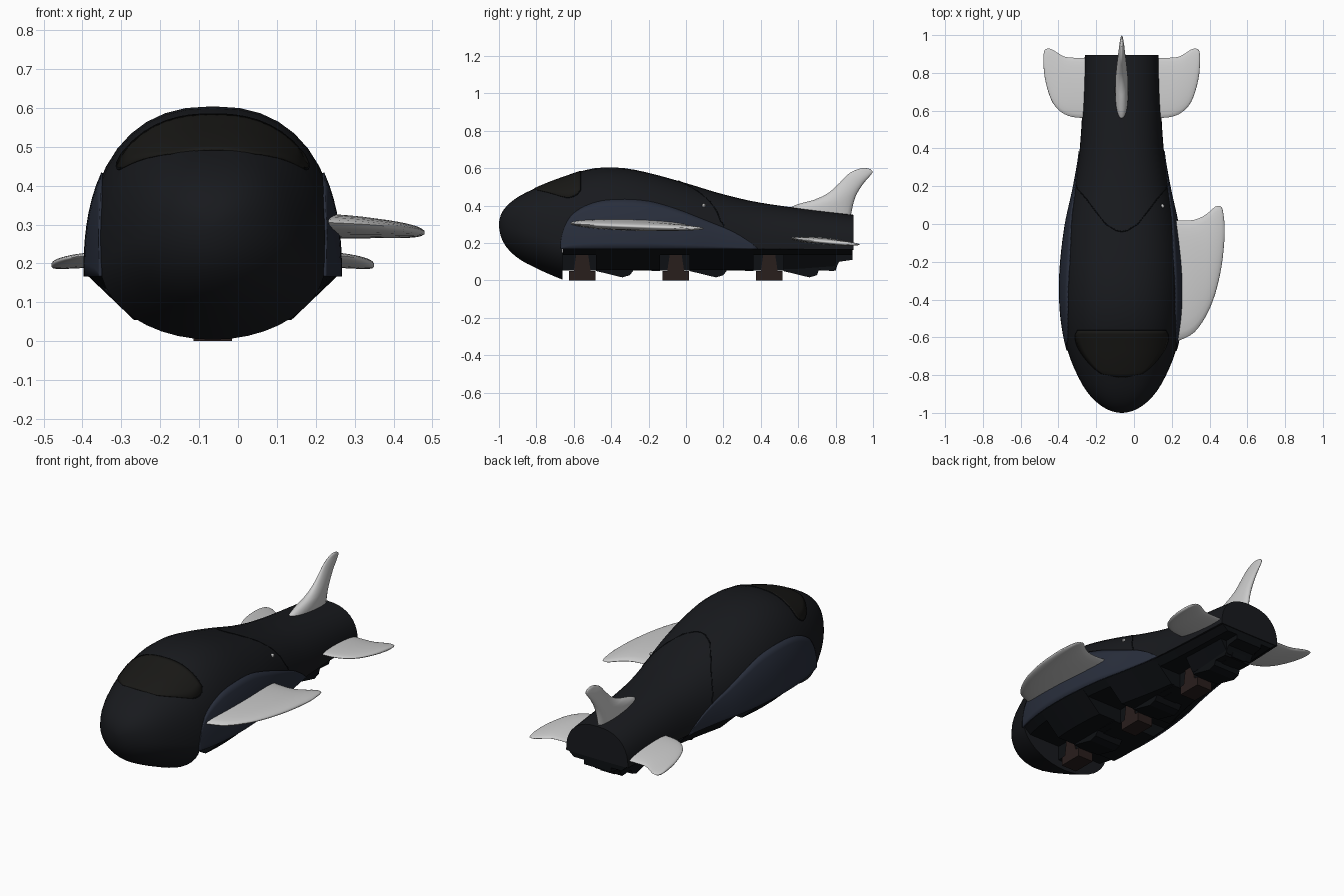
import bpy, bmesh, math

if "Cube" in bpy.data.objects:
    bpy.data.objects.remove(bpy.data.objects["Cube"])

CX = -0.065   # body centreline
N = 2.4       # superellipse power of the upper hull


def material(name, rgb):
    m = bpy.data.materials.new(name)
    m.diffuse_color = (*rgb, 1)
    m.use_nodes = True
    m.node_tree.nodes["Principled BSDF"].inputs["Base Color"].default_value = m.diffuse_color
    return m


HULL = material("hull_black", (.009, .010, .0125))
VISOR = material("visor_black", (.0095, .0092, .008))
BLUE = material("panel_blue", (.022, .028, .046))
UNDER = material("under_black", (.004, .005, .0065))
FOOT = material("foot_brown", (.022, .013, .012))


def make(name, verts, faces, mat=None, angle=None):
    me = bpy.data.meshes.new(name)
    me.from_pydata([tuple(v) for v in verts], [], faces)
    bm = bmesh.new()
    bm.from_mesh(me)
    bmesh.ops.recalc_face_normals(bm, faces=bm.faces)
    bm.to_mesh(me)
    bm.free()
    ob = bpy.data.objects.new(name, me)
    bpy.context.collection.objects.link(ob)
    if mat:
        me.materials.append(mat)
    if angle:
        bpy.ops.object.select_all(action='DESELECT')
        ob.select_set(True)
        bpy.context.view_layer.objects.active = ob
        bpy.ops.object.shade_smooth_by_angle(angle=math.radians(angle))
    return ob


def loft(name, rings, mat=None, angle=None):
    n = len(rings[0])
    faces = [(i*n+j, i*n+(j+1) % n, (i+1)*n+(j+1) % n, (i+1)*n+j)
             for i in range(len(rings)-1) for j in range(n)]
    faces += [tuple(range(n)), tuple(range((len(rings)-1)*n, len(rings)*n))]
    return make(name, [v for r in rings for v in r], faces, mat, angle)


def grid(name, rows, mat, thick):
    n = len(rows[0])
    faces = [(i*n+j, i*n+j+1, (i+1)*n+j+1, (i+1)*n+j)
             for i in range(len(rows)-1) for j in range(n-1)]
    ob = make(name, [v for r in rows for v in r], faces, mat, 40)
    mod = ob.modifiers.new("thickness", 'SOLIDIFY')
    mod.thickness, mod.offset = thick, 0
    return ob


def interp(keys, x):
    """Smooth (Hermite) interpolation of rows keyed by their first value."""
    x = min(max(x, keys[0][0]), keys[-1][0])
    i = next(i for i in range(len(keys)-1) if x <= keys[i+1][0])
    a, b = keys[i], keys[i+1]
    h = b[0]-a[0]
    t = (x-a[0])/h

    def slope(k, c):
        p, q = keys[max(k-1, 0)], keys[min(k+1, len(keys)-1)]
        return (q[c]-p[c])/(q[0]-p[0])
    return [(2*t**3-3*t*t+1)*a[c] + (t**3-2*t*t+t)*h*slope(i, c)
            + (3*t*t-2*t**3)*b[c] + (t**3-t*t)*h*slope(i+1, c) for c in range(1, len(a))]


# Hull stations: y, half width, top z, waist z
STATIONS = [(math.sqrt(y+1), w, t, c) for y, w, t, c in [
    (-1, 0, .30, .30), (-.98, .08, .37, .295), (-.9, .175, .445, .27), (-.8, .235, .495, .24),
    (-.66, .29, .55, .2), (-.5, .32, .598, .178), (-.35, .328, .602, .17), (-.2, .322, .575, .17),
    (0, .297, .52, .17), (.2, .254, .46, .17), (.4, .222, .415, .168), (.9, .195, .35, .165)]]
BELLY = [(math.sqrt(y+1), z) for y, z in [(-1, .3), (-.98, .21), (-.9, .12), (-.8, .065), (-.66, .004)]]


def station(y):
    return interp(STATIONS, math.sqrt(max(y+1, 0)))


def side_x(y, z):
    w, t, c = station(y)
    r = min(max((z-c)/(t-c), 0), 1)
    return w*(1-r**N)**(1/N)


def top_z(y, x):
    w, t, c = station(y)
    return c+(t-c)*(1-min(abs(x)/w, 1)**N)**(1/N)


# Hull: rounded nose with full belly, then a flat-bottomed upper shell
def hull_ring(y, belly):
    w, t, c = station(y)
    ring = []
    for k in range(40):
        a = 2*math.pi*k/40
        co, si = math.cos(a), math.sin(a)
        if si >= -1e-6:
            p, z = 2/N, c+(t-c)*abs(si)**(2/N)
        else:
            p, z = 1, c-(c-belly)*abs(si)
        ring.append((CX+math.copysign(abs(co)**p, co)*w, y, z))
    return ring


S_END = math.sqrt(.34)
rings = []
for i in range(13):
    s = max(S_END*i/12, .012)
    rings.append(hull_ring(s*s-1, interp(BELLY, s)[0]))
rings += [hull_ring(-.659+1.554*i/28, station(-.659+1.554*i/28)[2]-.002) for i in range(29)]
loft("hull", rings, HULL, 35)

# Visor patch, nearly flush on the forehead
OUT = [(-.81, .02), (-.80, .09), (-.77, .14), (-.73, .18), (-.68, .218), (-.63, .242), (-.585, .246), (-.565, .235)]
rows = []
for i in range(15):
    y = -.81+.245*i/14
    hw = interp(OUT, y)[0]
    rows.append([(CX+hw*u/8, y, top_z(y, hw*u/8)+.001) for u in range(-8, 9)])
grid("visor", rows, VISOR, .004)


# Thin panel seams lying on the hull
def seam(name, pts, cyclic=False):
    cu = bpy.data.curves.new(name, 'CURVE')
    cu.dimensions, cu.bevel_depth, cu.bevel_resolution = '3D', .003, 1
    sp = cu.splines.new('POLY')
    sp.points.add(len(pts)-1)
    for p, q in zip(sp.points, pts):
        p.co = (*q, 1)
    sp.use_cyclic_u = cyclic
    ob = bpy.data.objects.new(name, cu)
    bpy.context.collection.objects.link(ob)
    cu.materials.append(UNDER)


seam("visor_seam", [r[-1] for r in rows[9:]] + rows[-1][::-1][1:-1] + [r[0] for r in rows[:8:-1]])
VEE = [(0, -.04), (.03, -.034), (.085, 0), (.14, .07), (.185, .13), (.215, .165), (.235, .185)]
half = [(x, y, top_z(y, x)) for x, y in VEE] + [(side_x(.2, .3), .2, .3), (side_x(.2, .27), .2, .27)]
seam("back_seam", [(CX-x, y, z) for x, y, z in half[:0:-1]] + [(CX+x, y, z) for x, y, z in half])

# Blue side panels
ARCH = [(-.67, .2), (-.655, .27), (-.61, .35), (-.5, .412), (-.37, .432), (-.2, .422), (-.05, .38),
        (.1, .322), (.25, .26), (.34, .205), (.385, .17)]
for s, side in ((1, "right"), (-1, "left")):
    rows = []
    for i in range(41):
        y = -.67+1.055*(i/40)**1.3
        zt = interp(ARCH, y)[0]
        zs = [.167+(zt-.167)*j/8 for j in range(9)]
        rows.append([(CX+s*(side_x(y, z)+.001), y, z) for z in zs])
    grid("side_panel_"+side, rows, BLUE, .007)


# Fins: elliptical sections (span, leading y, trailing y, thickness)
def fin(name, keys, place, steps=18, n=24):
    s0, s1 = keys[0][0], keys[-1][0]
    rings = []
    for i in range(steps+1):
        s = s0+(s1-s0)*math.sin(i/steps*math.pi/2)
        a, b, t = interp(keys, s)
        rings.append([place(s, (a+b)/2+(b-a)/2*math.cos(2*math.pi*k/n),
                            t/2*math.sin(2*math.pi*k/n)) for k in range(n)])
    return loft(name, rings, None, 75)


WING = [(.27, -.63, .02, .062), (.37, -.585, .02, .055), (.42, -.53, .035, .048), (.465, -.45, .065, .042),
        (.495, -.37, .092, .036), (.52, -.27, .095, .028), (.535, -.18, .075, .02), (.545, -.07, 0, .008)]
fin("flipper_right", WING, lambda s, y, t: (CX+s, y, .304-.02*(y+.6)/.7-.06*(s-.32)*.6+t))

TAIL = [(.15, .56, .88, .036), (.25, .565, .88, .034), (.30, .58, .885, .032), (.335, .605, .903, .03),
        (.37, .65, .925, .026), (.395, .72, .928, .022), (.41, .79, .918, .016), (.415, .85, .89, .008)]
for s, side in ((1, "right"), (-1, "left")):
    fin("tail_fin_"+side, TAIL,
        lambda d, y, t, s=s: (CX+s*d, y, .224-.03*(y-.56)/.37-.03*max(d-.3, 0)+t))

DORSAL = [(.34, .5, .88, .07), (.40, .57, .892, .068), (.42, .655, .897, .062), (.46, .75, .912, .052),
          (.52, .82, .95, .038), (.56, .858, .985, .028), (.58, .885, .998, .02), (.595, .92, .985, .014),
          (.60, .94, .965, .006)]
fin("dorsal_fin", DORSAL, lambda s, y, t: (CX+t, y, s))


# Underside: chassis plate, central spine, tapered skirts, stepped keel
def trapezoid(y, z0, z1, in0, in1):
    w = station(y)[0]
    a, b = w-in0, max(w-in1, .06)
    return [(CX-a, y, z0), (CX+a, y, z0), (CX+b, y, z1), (CX-b, y, z1)]


def span(a, b, n):
    return [a+(b-a)*i/n for i in range(n+1)]


def prism(name, prof, hw, mat, y0=0):
    loft(name, [[(CX+x, y0+y, z) for y, z in prof] for x in (-hw, hw)], mat)


loft("chassis", [trapezoid(y, .17, .135, .004, .045) for y in span(-.658, .89, 16)], UNDER)
prism("spine", [(-.66, .15), (-.66, .052), (.8, .052), (.815, .1), (.89, .11), (.89, .15)], .044, UNDER)
for i, (a, b, z, inset) in enumerate([(-.48, -.14, .055, 0), (.02, .36, .055, 0), (.52, .80, .06, .05)]):
    loft("skirt_%d" % (i+1), [trapezoid(y, .165, z, .01+inset, .125) for y in span(a, b, 4)], UNDER)

KEEL = [(-.48, .14), (-.48, .05), (-.34, .016), (-.3, .028), (-.28, .055), (-.14, .05), (-.14, .14)]
for i in range(3):
    prof = [(y+.5*i, z) for y, z in KEEL]
    if i == 2:
        prof[-3:] = [(.71, .055), (.79, .05), (.82, .1), (.89, .11), (.89, .15)]
    prism("keel_%d" % (i+1), prof, .085, UNDER)

# Feet: tapered post on a flat pad
FOOTP = [(-.07, 0), (.07, 0), (.07, .05), (.045, .05), (.03, .15), (-.03, .15), (-.045, .05), (-.07, .05)]
for i, y0 in enumerate((-.555, -.055, .445)):
    prism("foot_%d" % (i+1), FOOTP, .05, FOOT, y0)

# Small pale stud on the right flank
bpy.ops.mesh.primitive_uv_sphere_add(segments=8, ring_count=6, radius=.011,
                                     location=(CX+side_x(.095, .40), .095, .40))
bpy.context.object.name = "flank_stud"
